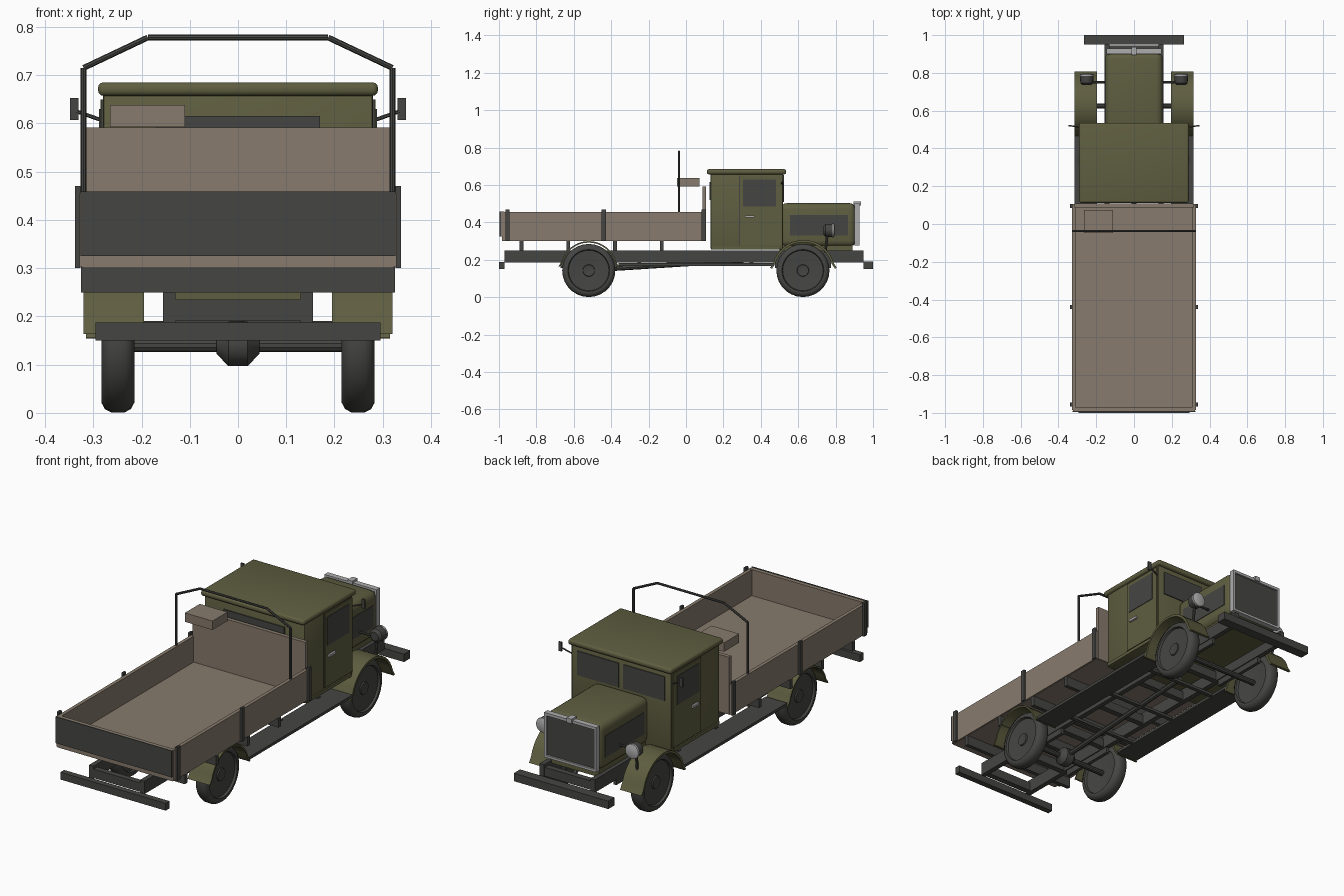
import bpy, bmesh, math
from mathutils import Vector

if "Cube" in bpy.data.objects:
    bpy.data.objects.remove(bpy.data.objects["Cube"])


def material(name, rgb):
    m = bpy.data.materials.new(name)
    m.diffuse_color = (*rgb, 1)
    m.use_nodes = True
    m.node_tree.nodes["Principled BSDF"].inputs["Base Color"].default_value = m.diffuse_color
    return m


OLIVE = material("olive paint", (0.114, 0.112, 0.052))
TAN = material("weathered wood", (0.245, 0.198, 0.153))
DARK = material("dark grey", (0.060, 0.062, 0.056))
SILVER = material("silver metal", (0.42, 0.42, 0.42))


def finish(name, bm, mat, smooth=False):
    bmesh.ops.recalc_face_normals(bm, faces=bm.faces)
    me = bpy.data.meshes.new(name)
    bm.to_mesh(me)
    bm.free()
    me.materials.append(mat)
    ob = bpy.data.objects.new(name, me)
    bpy.context.collection.objects.link(ob)
    if smooth:
        bpy.ops.object.select_all(action='DESELECT')
        ob.select_set(True)
        bpy.context.view_layer.objects.active = ob
        bpy.ops.object.shade_smooth_by_angle(angle=math.radians(35))
    return ob


def box(name, x, y, z, mat, bevel=0, both=False, segments=2):
    """Box from (min, max) ranges; both=True adds the mirrored twin."""
    for s in ((1, -1) if both else (1,)):
        bm = bmesh.new()
        bmesh.ops.create_cube(bm, size=1)
        for v in bm.verts:
            v.co = Vector((s * (x[0] if v.co.x < 0 else x[1]),
                           y[0] if v.co.y < 0 else y[1],
                           z[0] if v.co.z < 0 else z[1]))
        if bevel:
            bmesh.ops.bevel(bm, geom=bm.edges[:], offset=bevel,
                            segments=segments, profile=0.5, affect='EDGES')
        finish(name, bm, mat, bool(bevel))


def rod(name, points, r, mat, sides=8):
    """Chain of straight round rods through the points."""
    bm = bmesh.new()
    for a, b in zip(points, points[1:]):
        a, b = Vector(a), Vector(b)
        d = b - a
        ret = bmesh.ops.create_cone(bm, cap_ends=True, segments=sides, radius1=r,
                                    radius2=r, depth=d.length)
        rot = d.to_track_quat('Z', 'Y')
        for v in ret['verts']:
            v.co = rot @ v.co + (a + b) / 2
    finish(name, bm, mat, sides > 6)


def lathe(name, profile, centre, axis, mat, n=28):
    """Revolve (offset, radius) points about the x or y axis."""
    bm = bmesh.new()
    rings = []
    for o, r in profile:
        ring = []
        for i in range(n):
            a = 2 * math.pi * i / n
            c, s = r * math.cos(a), r * math.sin(a)
            ring.append(bm.verts.new(Vector(centre) + Vector((o, c, s) if axis == 'x' else (c, o, s))))
        rings.append(ring)
    for p, q in zip(rings, rings[1:]):
        for i in range(n):
            bm.faces.new((p[i], p[(i + 1) % n], q[(i + 1) % n], q[i]))
    bm.faces.new(rings[0])
    bm.faces.new(rings[-1])
    finish(name, bm, mat, True)


def fender(name, s, x, yc, zc, r, thick, n=18):
    """Arched sheet above a wheel, with small flared ends."""
    pts = []
    for i in range(n + 1):
        a = math.radians(6 + 168 * i / n)
        pts.append((math.cos(a), math.sin(a)))
    bm = bmesh.new()
    rows = []
    for k, (c, sn) in enumerate(pts):
        row = []
        for xx, rr in ((x[0], r), (x[1], r), (x[1], r - thick), (x[0], r - thick)):
            flare = 0.012 * (1 if c > 0 else -1) if k in (0, n) else 0
            row.append(bm.verts.new((s * xx, yc + rr * c + flare, zc + rr * sn)))
        rows.append(row)
    for p, q in zip(rows, rows[1:]):
        for i in range(4):
            bm.faces.new((p[i], p[(i + 1) % 4], q[(i + 1) % 4], q[i]))
    bm.faces.new(rows[0])
    bm.faces.new(rows[-1])
    finish(name, bm, OLIVE, True)


# Chassis rails, cross members and bumpers
box("chassis_rail", (0.13, 0.155), (-0.97, 0.95), (0.185, 0.25), DARK, both=True)
for y in (-0.955, -0.70, -0.40, -0.10, 0.2, 0.45, 0.93):
    box("chassis_cross_member", (-0.13, 0.13), (y - 0.015, y + 0.015), (0.19, 0.235), DARK)
box("rear_bumper", (-0.295, 0.295), (-1.0, -0.97), (0.15, 0.187), DARK)
box("front_bumper", (-0.265, 0.265), (0.95, 1.0), (0.15, 0.19), DARK)

# Running boards with brackets
box("running_board", (0.195, 0.315), (-0.36, 0.47), (0.168, 0.182), DARK, both=True)
for y in (-0.25, 0.05, 0.35):
    box("running_board_bracket", (-0.21, 0.21), (y - 0.01, y + 0.01), (0.172, 0.186), DARK)

# Axles, drive shaft and differential
for y in (-0.52, 0.625):
    rod("axle", [(-0.25, y, 0.14), (0.25, y, 0.14)], 0.014, DARK, 10)
    box("leaf_spring", (0.135, 0.152), (y - 0.15, y + 0.15), (0.155, 0.187), DARK, both=True)
lathe("differential", [(-0.045, 0.02), (-0.02, 0.046), (0.02, 0.046), (0.045, 0.02)],
      (0, -0.52, 0.143), 'x', DARK, 12)
rod("drive_shaft", [(0, -0.52, 0.145), (0, 0.35, 0.20)], 0.013, DARK)

# Wheels with recessed discs and hubs, and their fenders
tyre = [(0.0, 0.022), (0.022, 0.022), (0.024, 0.030), (0.018, 0.032), (0.022, 0.108),
        (0.033, 0.112), (0.034, 0.122), (0.027, 0.135), (0.014, 0.142),
        (-0.014, 0.142), (-0.027, 0.135), (-0.034, 0.122), (-0.033, 0.112),
        (-0.022, 0.108), (-0.015, 0.03)]
for s in (1, -1):
    for y in (-0.52, 0.625):
        profile = [(s * (0.022 if i == 0 else o), 0.004 if i == 0 else r)
                   for i, (o, r) in enumerate(tyre)]
        lathe("wheel", profile, (s * 0.249, y, 0.143), 'x', DARK)
    fender("rear_fender", s, (0.195, 0.32), -0.52, 0.148, 0.152, 0.008)
    fender("front_fender", s, (0.195, 0.315), 0.628, 0.138, 0.168, 0.012)

# Cargo bed: bearers, floor, boards, tailgate and headboard
for y in (-0.88, -0.63, -0.38, -0.13):
    box("bed_bearer", (-0.325, 0.325), (y - 0.01, y + 0.01), (0.25, 0.302), DARK)
box("bed_floor", (-0.322, 0.322), (-0.985, 0.105), (0.30, 0.325), TAN)
box("bed_side", (0.31, 0.328), (-0.985, 0.105), (0.302, 0.456), TAN, both=True)
box("tailgate_board", (-0.322, 0.322), (-0.99, -0.97), (0.325, 0.457), TAN)
box("tailgate_skin", (-0.326, 0.326), (-0.996, -0.99), (0.325, 0.459), DARK)
box("headboard", (-0.316, 0.316), (0.088, 0.108), (0.302, 0.592), TAN)
for y in (-0.955, -0.44, 0.095):
    box("bed_post", (0.326, 0.338), (y - 0.011, y + 0.011), (0.30, 0.47), DARK, both=True)

# Tarpaulin bow and the crate beside it
rod("canopy_bow", [(-0.32, -0.037, 0.325), (-0.32, -0.037, 0.715), (-0.187, -0.037, 0.778),
                   (0.187, -0.037, 0.778), (0.32, -0.037, 0.715), (0.32, -0.037, 0.325)],
    0.006, DARK)
box("crate", (-0.265, -0.11), (-0.047, 0.073), (0.593, 0.638), TAN)

# Cab with roof, doors and windows
box("cab_body", (-0.28, 0.28), (0.132, 0.518), (0.255, 0.667), OLIVE, 0.006)
box("cab_sill", (0.27, 0.287), (0.14, 0.50), (0.255, 0.272), OLIVE, both=True)
box("cab_roof", (-0.29, 0.29), (0.112, 0.535), (0.657, 0.685), OLIVE, 0.011, segments=3)
box("door", (0.278, 0.285), (0.288, 0.51), (0.277, 0.65), OLIVE, both=True)
box("door_seam", (0.278, 0.2825), (0.284, 0.29), (0.277, 0.65), DARK, both=True)
box("door_window", (0.281, 0.288), (0.305, 0.48), (0.485, 0.63), DARK, both=True)
box("door_handle", (0.284, 0.295), (0.315, 0.365), (0.425, 0.437), SILVER, both=True)
box("windscreen_pane", (0.012, 0.245), (0.515, 0.523), (0.51, 0.632), DARK, both=True)
box("rear_window", (-0.17, 0.17), (0.126, 0.134), (0.52, 0.615), DARK)

# Mirrors
for s in (1, -1):
    rod("mirror_arm", [(s * 0.275, 0.51, 0.604), (s * 0.335, 0.52, 0.625)], 0.004, DARK, 6)
box("mirror", (0.331, 0.348), (0.517, 0.525), (0.607, 0.653), DARK, both=True)

# Engine hood with side panels
box("hood", (-0.152, 0.152), (0.505, 0.908), (0.27, 0.503), OLIVE, 0.034, segments=4)
box("hood_base", (-0.135, 0.135), (0.50, 0.89), (0.235, 0.29), OLIVE)
box("hood_side_panel", (0.148, 0.155), (0.555, 0.865), (0.33, 0.44), DARK, both=True)

# Radiator grille, frame and filler cap
box("radiator_core", (-0.135, 0.135), (0.895, 0.919), (0.285, 0.49), DARK)
box("radiator_frame_side", (0.133, 0.146), (0.90, 0.928), (0.28, 0.503), SILVER, both=True)
box("radiator_frame_top", (-0.146, 0.146), (0.90, 0.928), (0.489, 0.503), SILVER)
box("radiator_frame_bottom", (-0.146, 0.146), (0.90, 0.928), (0.276, 0.288), SILVER)
box("radiator_cap", (-0.014, 0.014), (0.895, 0.936), (0.49, 0.513), SILVER)

# Headlights on stalks
for s in (1, -1):
    c = (s * 0.25, 0.735, 0.357)
    lathe("headlight_shell", [(0, 0.022), (0.012, 0.034), (0.05, 0.036)], c, 'y', DARK, 16)
    lathe("headlight_lens", [(0.048, 0.037), (0.056, 0.037), (0.062, 0.02)], c, 'y', SILVER, 16)
    rod("headlight_stalk", [(s * 0.25, 0.755, 0.33), (s * 0.25, 0.745, 0.24)], 0.007, DARK)
    rod("headlight_bracket", [(s * 0.14, 0.75, 0.35), (s * 0.23, 0.75, 0.35)], 0.006, DARK)
